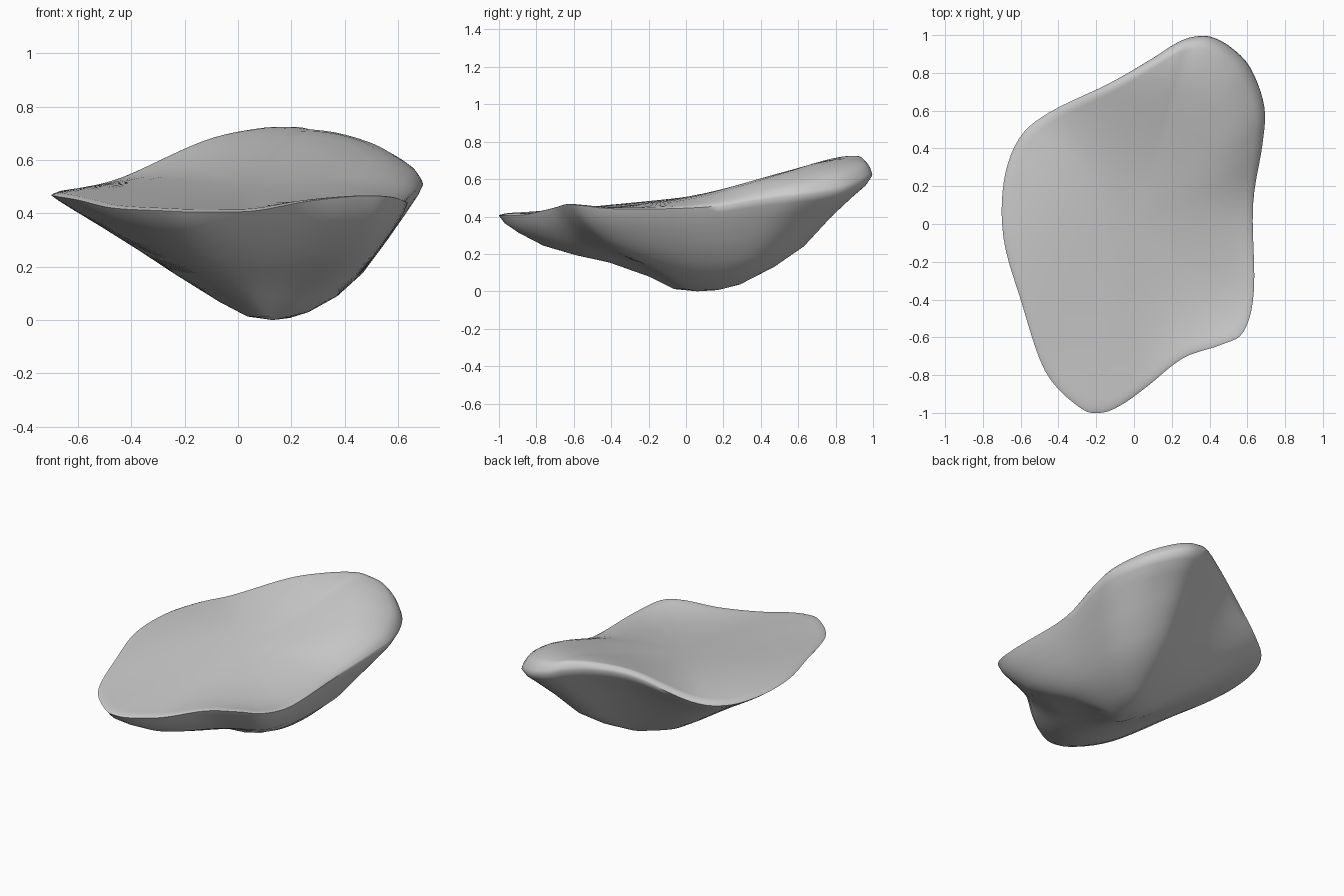
import bpy
import bmesh
import math
from mathutils import Vector

cube = bpy.data.objects.get("Cube")
if cube:
    bpy.data.objects.remove(cube, do_unlink=True)

# Rim of the slab, clockwise from the rear tip
RIM = [Vector(p) for p in (
    (.41, .99, .61), (.52, .93, .575), (.62, .82, .54), (.69, .62, .515),
    (.68, .42, .495), (.63, .1, .45), (.635, -.35, .44), (.58, -.57, .46),
    (.46, -.64, .465), (.26, -.71, .445), (.07, -.86, .41), (-.07, -.96, .405),
    (-.18, -1, .405), (-.29, -.97, .41), (-.47, -.78, .42), (-.60, -.4, .45),
    (-.69, -.08, .465), (-.69, .22, .47), (-.61, .45, .475), (-.45, .59, .51),
    (-.14, .74, .645), (.07, .86, .68), (.22, .955, .67), (.31, .99, .64))]

# Underside profiles: reach, then height toward the front, rear, -x and +x
KEEL = ((.12, .03, .01, .03, .02), (.25, .2, .06, .15, .06),
        (.45, .38, .22, .37, .17), (.62, .47, .4, .57, .34),
        (.78, .59, .67, .75, .57), (.9, .76, .84, .88, .78),
        (.97, .89, .93, .96, .92))
FOOT = Vector((.13, .06, 0))
STEPS = 5


def smooth_loop(points, steps):
    """Closed Catmull-Rom curve through the points."""
    out = []
    n = len(points)
    for i in range(n):
        a, b, c, d = (points[(i + k) % n] for k in (-1, 0, 1, 2))
        for s in range(steps):
            t = s / steps
            out.append(b + (c - a) * t / 2
                       + (a - b * 2.5 + c * 2 - d / 2) * t ** 2
                       + (b * 3 - a - c * 3 + d) * t ** 3 / 2)
    return out


def relax(ring, rounds):
    """Soften a closed ring by averaging neighbours."""
    for _ in range(rounds):
        ring = [(ring[i - 1] + p * 2 + ring[(i + 1) % len(ring)]) / 4
                for i, p in enumerate(ring)]
    return ring


def deck_height(x, y):
    """Gently dished surface rising toward the rear."""
    return .505 + .155 * y + .08 * y * y + .16 * x * y * (1 + y)


def deck_point(p, r):
    """Point on the upper surface at fraction r of the way to the rim."""
    x, y = p.x * r, p.y * r
    blend = r ** 3.5
    lip = (.008 + .045 * max(y, 0) ** 2) * min(1, (1 - r) / .04) ** .6 * blend
    return Vector((x, y, deck_height(x, y) * (1 - blend) + p.z * blend + lip))


def keel_point(p, reach, front, rear, low_x, high_x):
    """Point on the underside between the foot and the rim."""
    q = FOOT.lerp(p, reach)
    away = (p - FOOT).to_2d().normalized()
    along = rear if away.y > 0 else front
    across = high_x if away.x > 0 else low_x
    q.z = p.z * (along * away.y ** 2 + across * away.x ** 2)
    return q


rim = smooth_loop(RIM, STEPS)
rings = [relax([keel_point(p, *k) for p in rim], int(45 * (1 - k[0])))
         for k in KEEL]
rings.append(rim)
rings += [[deck_point(p, r) for p in rim]
          for r in (.992, .98, .96, .93, .88, .8, .7, .55, .38, .2)]

# Skin the rings and close both ends
bm = bmesh.new()
loops = [[bm.verts.new(p) for p in ring] for ring in rings]
n = len(rim)
for low, high in zip(loops, loops[1:]):
    for i in range(n):
        j = (i + 1) % n
        bm.faces.new((low[i], low[j], high[j], high[i]))
for ring, tip in ((loops[0], FOOT), (loops[-1], Vector((0, 0, deck_height(0, 0))))):
    centre = bm.verts.new(tip)
    for i in range(n):
        bm.faces.new((ring[i], ring[(i + 1) % n], centre))
bmesh.ops.recalc_face_normals(bm, faces=bm.faces)

mesh = bpy.data.meshes.new("stone_slab")
bm.to_mesh(mesh)
bm.free()
slab = bpy.data.objects.new("stone_slab", mesh)
bpy.context.collection.objects.link(slab)

# Plain grey stone
stone = bpy.data.materials.new("grey_stone")
stone.use_nodes = True
grey = (.6, .6, .6, 1)
stone.diffuse_color = grey
stone.node_tree.nodes["Principled BSDF"].inputs["Base Color"].default_value = grey
mesh.materials.append(stone)

bpy.context.view_layer.objects.active = slab
slab.select_set(True)
bpy.ops.object.shade_smooth_by_angle(angle=math.radians(60))
